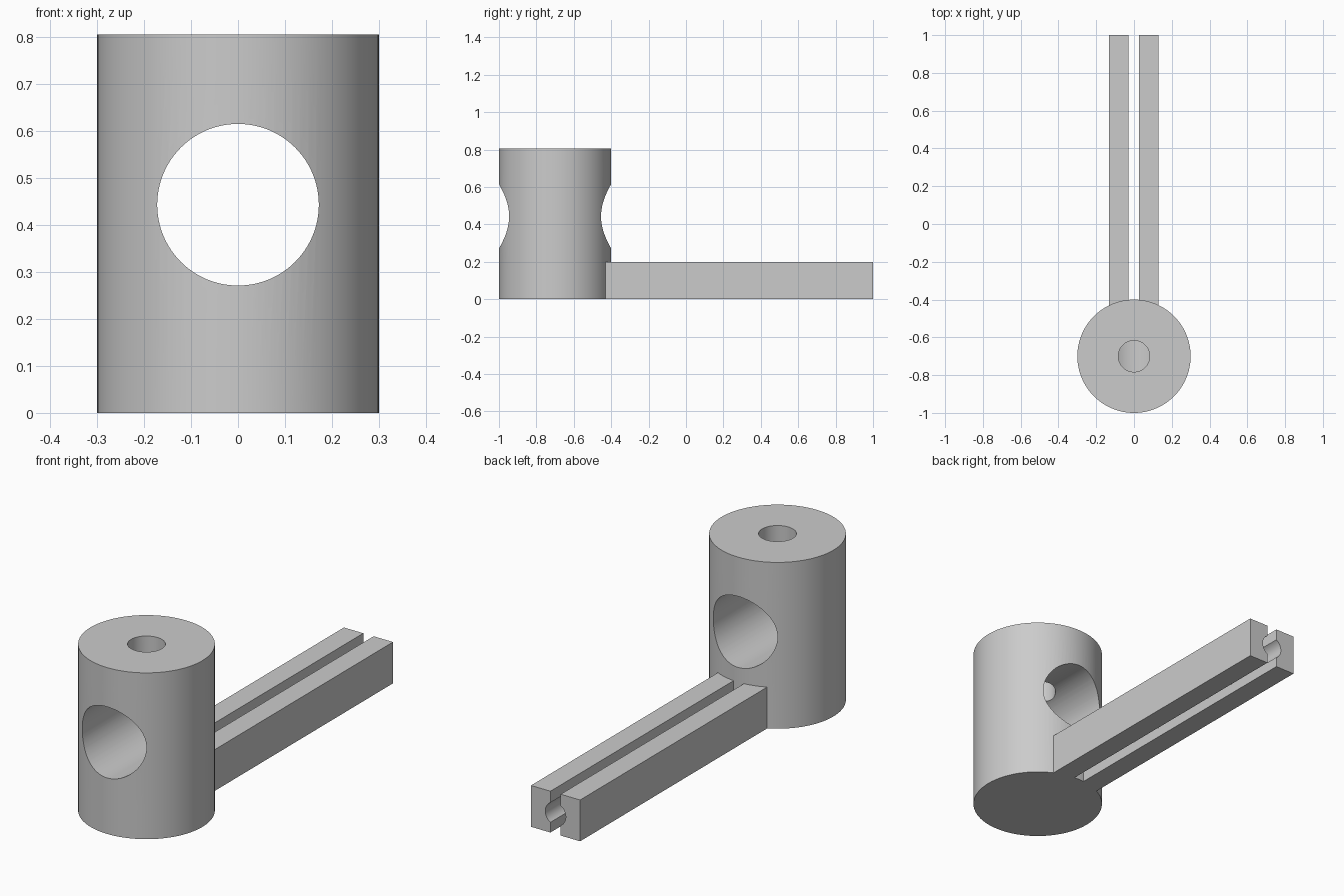
import bpy, bmesh, math

cube = bpy.data.objects.get("Cube")
if cube:
    bpy.data.objects.remove(cube, do_unlink=True)

grey = bpy.data.materials.new("plain grey")
grey.use_nodes = True
COLOUR = (0.6, 0.6, 0.6, 1)
grey.diffuse_color = COLOUR
grey.node_tree.nodes["Principled BSDF"].inputs["Base Color"].default_value = COLOUR

POST_Y, POST_R, POST_H = -0.7, 0.3, 0.805
BORE_Z, BORE_R = 0.443, 0.172
RAIL_X, RAIL_H, RAIL_W, SLOT_W = -0.0015, 0.2, 0.1315, 0.0275
CHANNEL_R, CHANNEL_Z = 0.055, 0.097


def cylinder(name, radius, depth, centre, rotation=(0, 0, 0), sides=96):
    bpy.ops.mesh.primitive_cylinder_add(vertices=sides, radius=radius, depth=depth,
                                        location=centre, rotation=rotation)
    obj = bpy.context.object
    obj.name = name
    obj.data.materials.append(grey)
    return obj


def rail(name, side):
    """Half of the grooved arm: a channel-cut profile swept along y."""
    half = math.acos(SLOT_W / CHANNEL_R)
    steps = 16
    arc = [(CHANNEL_R * math.cos(a), CHANNEL_Z + CHANNEL_R * math.sin(a))
           for a in (-half + 2 * half * i / steps for i in range(steps + 1))]
    profile = [(RAIL_W, RAIL_H), (RAIL_W, 0), (SLOT_W, 0)] + arc + [(SLOT_W, RAIL_H)]
    bm = bmesh.new()
    face = bm.faces.new([bm.verts.new((RAIL_X + side * x, -0.5, z)) for x, z in profile])
    swept = bmesh.ops.extrude_face_region(bm, geom=[face])
    moved = [v for v in swept["geom"] if isinstance(v, bmesh.types.BMVert)]
    bmesh.ops.translate(bm, verts=moved, vec=(0, 1.5, 0))
    bmesh.ops.recalc_face_normals(bm, faces=bm.faces)
    mesh = bpy.data.meshes.new(name)
    bm.to_mesh(mesh)
    bm.free()
    mesh.materials.append(grey)
    obj = bpy.data.objects.new(name, mesh)
    bpy.context.collection.objects.link(obj)
    return obj


def combine(target, other, operation):
    mod = target.modifiers.new(other.name, "BOOLEAN")
    mod.operation, mod.solver, mod.object = operation, "EXACT", other
    bpy.context.view_layer.objects.active = target
    bpy.ops.object.modifier_apply(modifier=mod.name)
    bpy.data.objects.remove(other, do_unlink=True)


# Upright post with the two grooved rails joined to its back
post = cylinder("post_with_rails", POST_R, POST_H, (0, POST_Y, POST_H / 2))
for name, side in (("left_rail", 1), ("right_rail", -1)):
    combine(post, rail(name, side), "UNION")

# Large cross bore front to back
combine(post, cylinder("cross_bore", BORE_R, 0.8, (0, POST_Y, BORE_Z),
                       (math.pi / 2, 0, 0)), "DIFFERENCE")
# Small hole from the top down into the cross bore
combine(post, cylinder("top_hole", 0.083, 0.6, (0, POST_Y, BORE_Z + 0.3), sides=64),
        "DIFFERENCE")

bpy.ops.object.select_all(action="DESELECT")
post.select_set(True)
bpy.context.view_layer.objects.active = post
bpy.ops.object.shade_smooth_by_angle(angle=math.radians(30))
